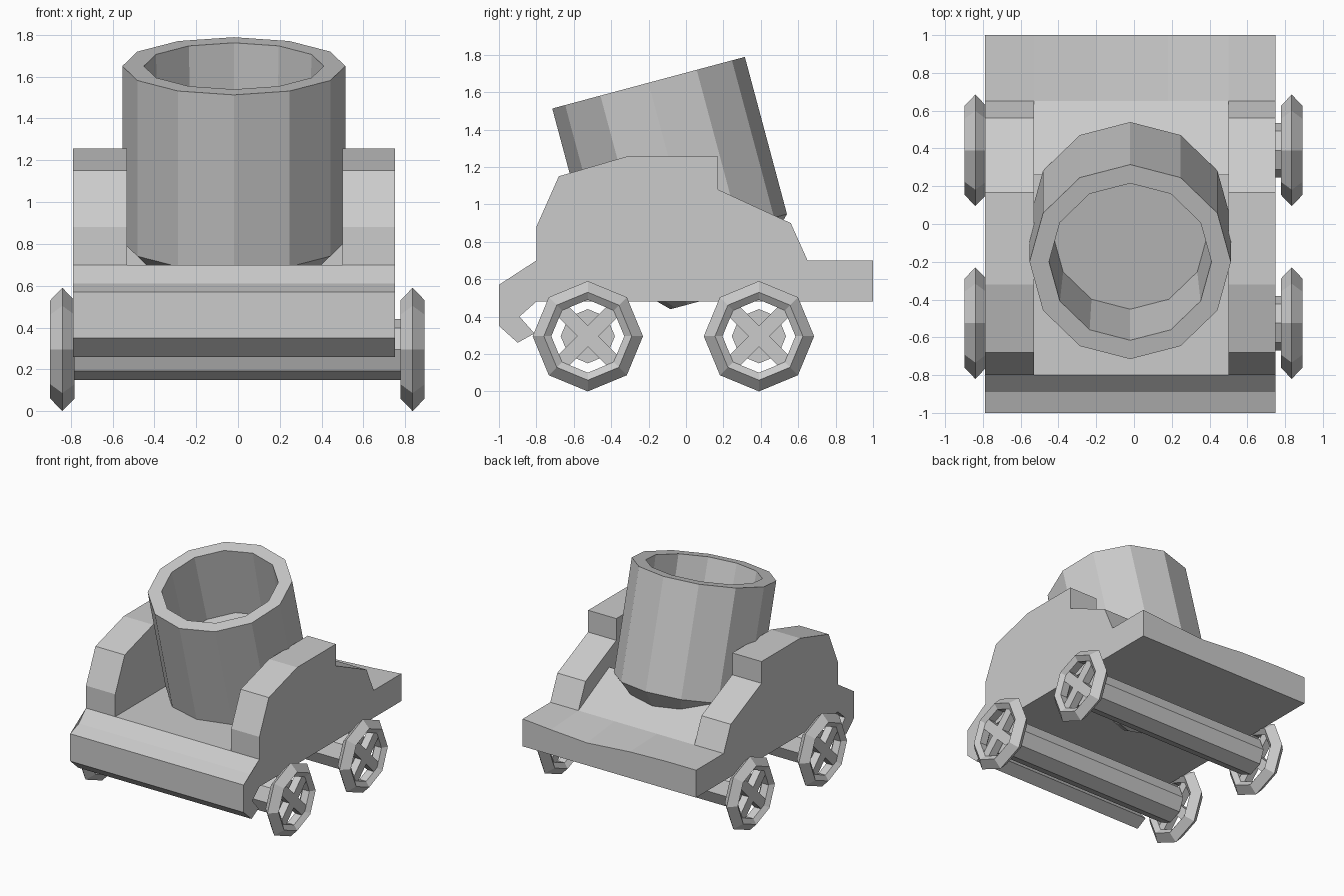
import bpy, bmesh
from math import sin, cos, pi, radians
from mathutils import Matrix

if "Cube" in bpy.data.objects:
    bpy.data.objects.remove(bpy.data.objects["Cube"])

CX = -0.02  # centre line of the carriage


def finish(name, bm, matrix=Matrix()):
    bmesh.ops.remove_doubles(bm, verts=bm.verts, dist=1e-5)
    bmesh.ops.recalc_face_normals(bm, faces=bm.faces)
    mesh = bpy.data.meshes.new(name)
    bm.to_mesh(mesh)
    bm.free()
    ob = bpy.data.objects.new(name, mesh)
    ob.matrix_world = matrix
    bpy.context.collection.objects.link(ob)
    return ob


def extrude_x(name, xs, profile):
    """Loft a (y, z) profile through x stations; profile is a function of station index."""
    bm = bmesh.new()
    rows = [[bm.verts.new((x, y, z)) for y, z in profile(i)] for i, x in enumerate(xs)]
    n = len(rows[0])
    for a, b in zip(rows, rows[1:]):
        for k in range(n):
            bm.faces.new((a[k], a[(k + 1) % n], b[(k + 1) % n], b[k]))
    bm.faces.new(rows[0])
    bm.faces.new(rows[-1])
    bmesh.ops.triangulate(bm, faces=[f for f in bm.faces if len(f.verts) > 4])
    return finish(name, bm)


def lathe(name, profile, sides, matrix, closed=False):
    """Revolve (radius, height) points around local z, first vertex on local +y."""
    bm = bmesh.new()
    rings = [[bm.verts.new((r * sin(2 * pi * k / sides), r * cos(2 * pi * k / sides), h))
              for k in range(sides)] for r, h in profile]
    pairs = list(zip(rings, rings[1:])) + ([(rings[-1], rings[0])] if closed else [])
    for a, b in pairs:
        for k in range(sides):
            j = (k + 1) % sides
            bm.faces.new((a[k], a[j], b[j], b[k]))
    if not closed:
        bm.faces.new(rings[0])
        bm.faces.new(rings[-1])
    return finish(name, bm, matrix)


# Carriage bed: hooked front bumper, flat deck, rear ramp with a shallow dip
rear_z = [0.70, 0.70, 0.69, 0.66, 0.68, 0.70]
extrude_x("carriage_bed", [-0.79, -0.53, -0.2, 0.18, 0.5, 0.75], lambda i: [
    (-0.8, 0.48), (-0.89, 0.40), (-0.81, 0.31), (-0.9, 0.26), (-1, 0.35), (-1, 0.57),
    (-0.89, 0.61), (-0.8, 0.70), (0.26, 0.70), (0.26, 0.90), (0.65, 0.70),
    (1, rear_z[i]), (1, 0.48)])

# Side cheeks
cheek = [(-0.8, 0.5), (-0.8, 0.88), (-0.68, 1.15), (-0.32, 1.255), (0.17, 1.255),
         (0.17, 1.08), (0.56, 0.90), (0.65, 0.70), (0.65, 0.5)]
for side, xs in (("left", (-0.79, -0.53)), ("right", (0.5, 0.75))):
    extrude_x("cheek_" + side, xs, lambda i: cheek)

# Tilted barrel with bore and tapered breech
lathe("barrel", [(0.2, -0.33), (0.533, 0), (0.533, 0.87), (0.43, 0.87), (0.41, 0.31)], 12,
      Matrix.Translation((CX, 0.025, 0.81)) @ Matrix.Rotation(radians(15), 4, 'X'))

# Axles and wheels
along_x = Matrix.Rotation(radians(90), 4, 'Y')
for end, y in (("front", -0.525), ("rear", 0.39)):
    lathe(end + "_axle", [(0.145, -0.79), (0.145, 0.79)], 8,
          Matrix.Translation((0, y, 0.295)) @ along_x)
    for side, x in (("left", -0.84), ("right", 0.835)):
        place = Matrix.Translation((x, y, 0.295))
        lathe(f"{end}_{side}_rim", [(0.295, 0), (0.235, 0.058), (0.195, 0.03),
                                    (0.195, -0.03), (0.235, -0.058)], 8,
              place @ along_x, closed=True)
        for tag, angle in (("a", 45), ("b", -45)):
            bm = bmesh.new()
            bmesh.ops.create_cube(bm, size=1, matrix=Matrix.Diagonal((0.06, 0.42, 0.08, 1)))
            finish(f"{end}_{side}_spoke_{tag}", bm,
                   place @ Matrix.Rotation(radians(angle), 4, 'X'))
